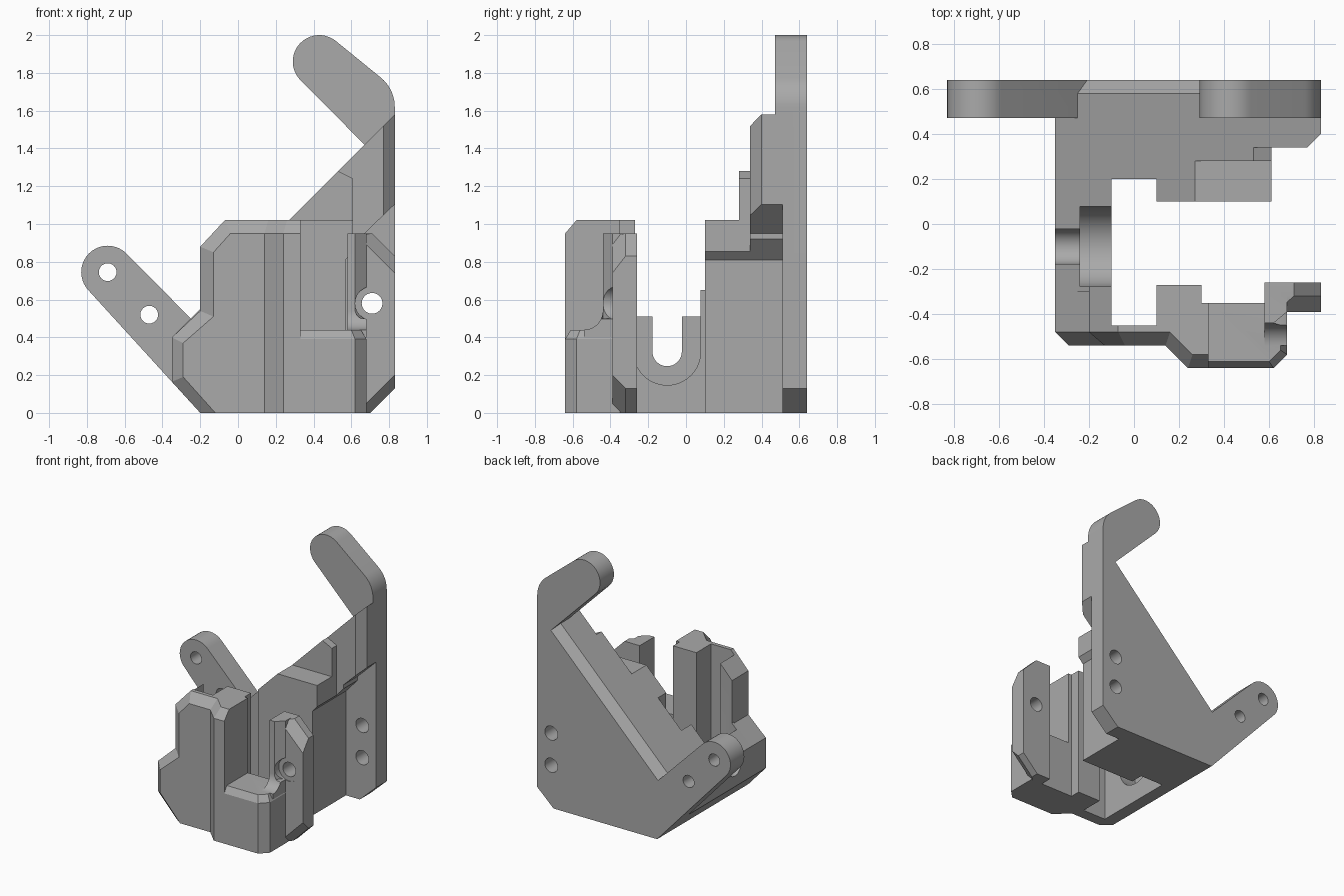
import bpy, bmesh, math

if "Cube" in bpy.data.objects:
    bpy.data.objects.remove(bpy.data.objects["Cube"])

grey = bpy.data.materials.new("mid_grey")
grey.diffuse_color = (0.4, 0.4, 0.4, 1)
grey.use_nodes = True
grey.node_tree.nodes["Principled BSDF"].inputs["Base Color"].default_value = grey.diffuse_color
PLACE = {'x': lambda a, p: (a, p[0], p[1]),
         'y': lambda a, p: (p[0], a, p[1]),
         'z': lambda a, p: (p[0], p[1], a)}


def loft(name, axis, sections):
    """Closed solid through matching outlines placed along an axis."""
    bm = bmesh.new()
    rings = [[bm.verts.new(PLACE[axis](a, p)) for p in pts] for a, pts in sections]
    n = len(rings[0])
    for r, s in zip(rings, rings[1:]):
        for i in range(n):
            j = (i + 1) % n
            bm.faces.new((r[i], r[j], s[j], s[i]))
    bm.faces.new(rings[0])
    bm.faces.new(rings[-1])
    bmesh.ops.recalc_face_normals(bm, faces=bm.faces)
    me = bpy.data.meshes.new(name)
    bm.to_mesh(me)
    bm.free()
    ob = bpy.data.objects.new(name, me)
    me.materials.append(grey)
    bpy.context.collection.objects.link(ob)
    return ob


def prism(name, axis, pts, a, b):
    return loft(name, axis, [(a, pts), (b, pts)])


def arc(cx, cy, r, a0, a1, n=20):
    return [(cx + r * math.cos(math.radians(a0 + (a1 - a0) * i / n)),
             cy + r * math.sin(math.radians(a0 + (a1 - a0) * i / n))) for i in range(n + 1)]


def rect(x0, y0, x1, y1):
    return [(x0, y0), (x1, y0), (x1, y1), (x0, y1)]


def combine(target, other, op):
    m = target.modifiers.new(op, 'BOOLEAN')
    m.operation, m.solver, m.object = op, 'EXACT', other
    bpy.context.view_layer.objects.active = target
    bpy.ops.object.modifier_apply(modifier=m.name)
    bpy.data.objects.remove(other)


# back plate with its two round-ended arms
plate = [(-0.2, 0), (0.69, 0), (0.83, 0.13)] + arc(0.63, 1.62, 0.2, 0, 50, 10) \
    + arc(0.43, 1.86, 0.14, 50, 225) + [(0.67, 1.42), (-0.25, 0.5)] \
    + arc(-0.69, 0.745, 0.14, 45, 225)
bracket = prism("bracket", 'y', plate, 0.47, 0.64)

# stepped back body under the diagonal
low = [(-0.35, 0.4), (-0.35, 0.165), (-0.2, 0)]
solids = [
    prism("back_step", 'y', low + [(0.61, 0), (0.61, 1.02), (0.27, 1.02)], 0.10, 0.30),
    prism("back_tab", 'y', low + [(0.61, 0), (0.61, 1.24), (0.53, 1.28)], 0.28, 0.36),
    loft("back_rib", 'y', [
        (0.34, low + [(0.69, 0), (0.77, 0.13), (0.77, 1.52)]),
        (0.40, low + [(0.69, 0), (0.83, 0.13), (0.83, 1.58)]),
        (0.50, low + [(0.69, 0), (0.83, 0.13), (0.83, 1.58)])]),
    # left wall
    prism("left_wall", 'y', low + [(-0.1, 0), (-0.1, 0.65)], -0.30, 0.12),
]

# front left tower with chamfered face
outer = [(-0.2, 0), (0.3, 0), (0.3, 1.02), (-0.07, 1.02), (-0.2, 0.88),
         (-0.2, 0.54), (-0.35, 0.4), (-0.35, 0.165)]
inner = [(-0.12, 0), (0.3, 0), (0.3, 0.95), (-0.04, 0.95), (-0.13, 0.85),
         (-0.13, 0.51), (-0.29, 0.37), (-0.29, 0.19)]
solids.append(loft("front_tower", 'y', [(-0.54, inner), (-0.48, outer), (-0.27, outer)]))

# thick front section
plan = [(0.1, -0.35), (0.1, -0.5), (0.14, -0.54), (0.24, -0.64), (0.33, -0.64), (0.33, -0.35)]
plan_top = [(0.1, -0.35), (0.1, -0.44), (0.16, -0.48), (0.26, -0.58), (0.33, -0.58), (0.33, -0.35)]
solids.append(loft("front_boss", 'z', [(0, plan), (0.95, plan), (1.02, plan_top)]))

# low front wall
wall = [(0.3, -0.35), (0.3, -0.64), (0.62, -0.64), (0.68, -0.58), (0.68, -0.35)]
wall_top = [(0.3, -0.35), (0.3, -0.61), (0.6, -0.61), (0.65, -0.56), (0.65, -0.35)]
solids.append(loft("low_wall", 'z', [(0, wall), (0.39, wall), (0.44, wall_top)]))

# clip post with filleted foot, and the flange beside it
post = prism("clip_post", 'x', [(-0.54, 0.4)] + arc(-0.54, 0.54, 0.1, -90, 0, 10)
             + [(-0.44, 0.95), (-0.26, 0.95), (-0.26, 0.4)], 0.58, 0.68)
combine(post, prism("post_chamfer", 'z', [(0.62, -0.44), (0.68, -0.39), (0.69, -0.39), (0.69, -0.46)],
                    0.5, 1.1), 'DIFFERENCE')
solids.append(post)
f_out = [(0.58, 0), (0.70, 0), (0.83, 0.13), (0.83, 0.83), (0.71, 0.95), (0.58, 0.95)]
f_in = [(0.58, 0), (0.63, 0), (0.83, 0.2), (0.83, 0.74), (0.63, 0.94), (0.58, 0.94)]
solids.append(loft("clip_flange", 'y', [(-0.39, f_in), (-0.32, f_out), (-0.26, f_out)]))
for s in solids:
    combine(bracket, s, 'UNION')


# cuts: pocket, stepped slot, side relief, plate chamfer, holes
def slot(r):
    return arc(-0.1, 0.325, r, 180, 360) + [(-0.1 + r, 1.2), (-0.1 - r, 1.2)]


line = [(-0.25, 0.5), (0.67, 1.42)]


def strip(d):
    (x0, z0), (x1, z1) = line
    return [(x0 + d, z0 - d), (x1 + d, z1 - d), (x1 - 0.05, z1 + 0.05), (x0 - 0.05, z0 + 0.05)]


cuts = [
    prism("pocket", 'z', rect(-0.1, -0.45, 0.1, 0.2), -0.1, 1.3),
    prism("wide_slot", 'x', slot(0.178), -0.24, 0.0),
    prism("narrow_slot", 'x', slot(0.078), -0.5, -0.2),
    prism("side_relief", 'y', [(0.57, -0.1), (0.95, -0.1), (0.95, 1.22), (0.67, 0.95),
                               (0.67, 0.92), (0.57, 0.81)], 0.05, 0.51),
    loft("diagonal_chamfer", 'y', [(0.58, strip(0.0)), (0.65, strip(0.05))]),
]
for x, z, r, y0, y1 in [(-0.69, 0.745, 0.047, 0.4, 0.7), (-0.47, 0.52, 0.047, 0.4, 0.7),
                        (0.71, 0.58, 0.055, 0.4, 0.7), (0.71, 0.33, 0.055, 0.4, 0.7),
                        (0.71, 0.58, 0.055, -0.45, -0.2), (0.71, 0.58, 0.09, -0.7, -0.385)]:
    cuts.append(prism("hole", 'y', arc(x, z, r, 0, 345, 23), y0, y1))
for c in cuts:
    combine(bracket, c, 'DIFFERENCE')

bpy.ops.object.select_all(action='DESELECT')
bracket.select_set(True)
bpy.context.view_layer.objects.active = bracket
bpy.ops.object.shade_smooth_by_angle(angle=math.radians(25))
